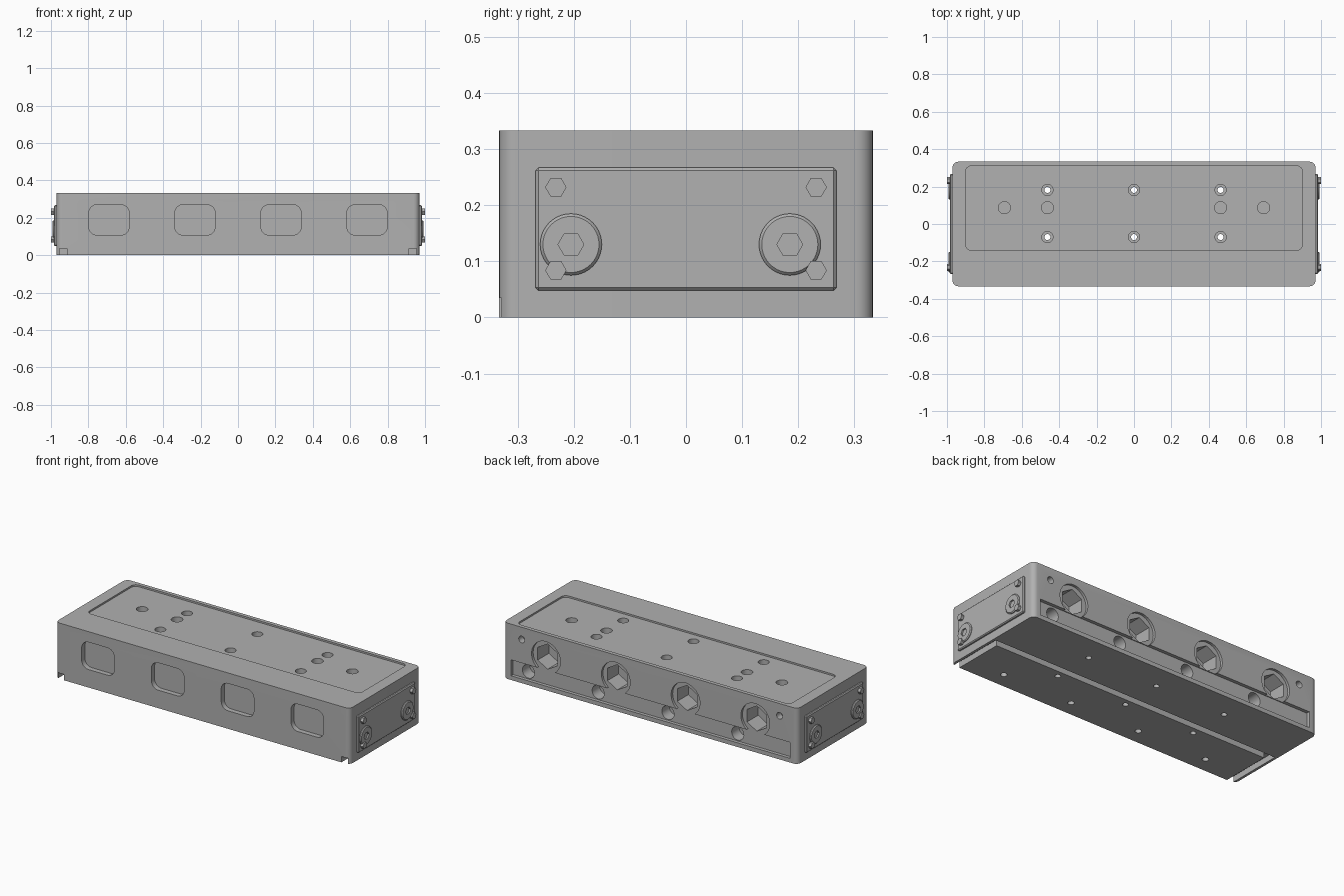
import bpy, bmesh, math

cube = bpy.data.objects.get("Cube")
if cube:
    bpy.data.objects.remove(cube, do_unlink=True)

steel = bpy.data.materials.new("grey steel")
steel.use_nodes = True
GREY = (0.44, 0.44, 0.44, 1)
steel.diffuse_color = GREY
steel.node_tree.nodes["Principled BSDF"].inputs["Base Color"].default_value = GREY

AXES = {"x": lambda a, b, c: (c, a, b),
        "y": lambda a, b, c: (a, c, b),
        "z": lambda a, b, c: (a, b, c)}


def ngon(a, b, r, n=32, turn=0.0):
    return [(a + r * math.cos(turn + math.tau * i / n),
             b + r * math.sin(turn + math.tau * i / n)) for i in range(n)]


def rounded(a0, a1, b0, b1, r, steps=6):
    pts = []
    corners = [(a1 - r, b1 - r), (a0 + r, b1 - r), (a0 + r, b0 + r), (a1 - r, b0 + r)]
    for k, (a, b) in enumerate(corners):
        for i in range(steps + 1):
            t = math.pi / 2 * (k + i / steps)
            pts.append((a + r * math.cos(t), b + r * math.sin(t)))
    return pts


def rect(a0, a1, b0, b1):
    return [(a0, b0), (a1, b0), (a1, b1), (a0, b1)]


def prism(name, outline, axis, lo, hi):
    """Extrude a 2D outline along an axis."""
    bm = bmesh.new()
    f = AXES[axis]
    base = bm.faces.new([bm.verts.new(f(a, b, lo)) for a, b in outline])
    top = bmesh.ops.extrude_face_region(bm, geom=[base])["geom"]
    moved = [v for v in top if isinstance(v, bmesh.types.BMVert)]
    bmesh.ops.translate(bm, vec=f(0, 0, hi - lo), verts=moved)
    bmesh.ops.recalc_face_normals(bm, faces=bm.faces[:])
    mesh = bpy.data.meshes.new(name)
    bm.to_mesh(mesh)
    bm.free()
    mesh.materials.append(steel)
    obj = bpy.data.objects.new(name, mesh)
    bpy.context.collection.objects.link(obj)
    return obj


def carve(target, cutters):
    """Subtract the cutters, bake the result and remove them."""
    for c in cutters:
        c.hide_render = True
        mod = target.modifiers.new("cut", "BOOLEAN")
        mod.operation, mod.solver, mod.object = "DIFFERENCE", "EXACT", c
    finish(target)
    for c in cutters:
        bpy.data.objects.remove(c, do_unlink=True)


def finish(obj):
    graph = bpy.context.evaluated_depsgraph_get()
    mesh = bpy.data.meshes.new_from_object(obj.evaluated_get(graph))
    obj.modifiers.clear()
    obj.data = mesh


def chamfer(obj, width):
    mod = obj.modifiers.new("chamfer", "BEVEL")
    mod.width, mod.segments = width, 1
    mod.limit_method, mod.angle_limit = "ANGLE", math.radians(40)
    finish(obj)


HX, HY, H = 0.97, 0.333, 0.333
STATIONS = (-0.69, -0.23, 0.23, 0.69)
body = prism("body", rounded(-HX, HX, -HY, HY, 0.03), "z", 0, H)
cuts = []


def cut(outline, axis, lo, hi):
    cuts.append(prism("cutter", outline, axis, lo, hi))


# top recess
FLOOR = H - 0.01
cut(rounded(-0.9, 0.9, -0.14, 0.31, 0.03), "z", FLOOR, 0.4)

# through holes with counterbores
for x in (-0.463, 0, 0.463):
    for y in (-0.07, 0.182):
        cut(ngon(x, y, 0.03), "z", FLOOR - 0.03, 0.38)
        cut(ngon(x, y, 0.016, 20), "z", -0.1, 0.36)

# blind holes in the top
for x in (-0.693, -0.463, 0.463, 0.693):
    cut(ngon(x, 0.087, 0.032), "z", FLOOR - 0.05, 0.38)

# channels under the body, open to the front
cut(rect(-0.955, 0.955, -0.03, 0.01), "z", -0.1, 0.035)
for s in (-1, 1):
    cut(rect(s * 0.935 - 0.02, s * 0.935 + 0.02, -0.5, 0), "z", -0.12, 0.035)

# shallow slot along the back
cut(rect(-0.92, 0.92, 0.025, 0.12), "y", HY - 0.02, 0.5)

for x in STATIONS:
    # front pocket
    cut(rounded(x - 0.108, x + 0.108, 0.107, 0.27, 0.045), "y", -0.5, -HY + 0.03)
    # blind hole underneath
    cut(ngon(x, -0.24, 0.018, 20), "z", -0.1, 0.03)
    # back bore with stepped rim and hexagonal seat
    cut(ngon(x, 0.195, 0.095, 40), "y", HY - 0.015, 0.48)
    cut(ngon(x, 0.195, 0.075, 6, math.pi / 6), "y", HY - 0.12, 0.46)
    # small side bore beside it
    cut(ngon(x + 0.13, 0.07, 0.04, 24), "y", HY - 0.09, 0.44)

# small holes in the upper corners of the back
for x in (-0.85, 0.85):
    cut(ngon(x, 0.26, 0.02, 20), "y", HY - 0.04, 0.5)

carve(body, cuts)
parts = [body]

# end covers with socket plugs and corner screws
for side, s in (("left", 1), ("right", -1)):
    plate = prism(side + "_end_plate", rect(-0.268, 0.268, 0.048, 0.267),
                  "x", s * 0.96, s * 0.983)
    chamfer(plate, 0.005)
    parts.append(plate)
    for end, y in (("front", -0.205), ("back", 0.185)):
        plug = prism(f"{side}_{end}_plug", ngon(y, 0.13, 0.055, 40),
                     "x", s * 0.975, s * 0.992)
        chamfer(plug, 0.005)
        carve(plug, [prism("cutter", ngon(y, 0.13, 0.023, 6), "x", s * 0.98, s * 1.1)])
        parts.append(plug)
        for level, z in (("upper", 0.232), ("lower", 0.084)):
            parts.append(prism(f"{side}_{end}_{level}_screw",
                               ngon(math.copysign(0.232, y), z, 0.019, 6),
                               "x", s * 0.975, s * 1.0))

# crisp edges, smooth rounds
for obj in parts:
    bpy.ops.object.select_all(action="DESELECT")
    obj.select_set(True)
    bpy.context.view_layer.objects.active = obj
    bpy.ops.object.shade_smooth_by_angle(angle=math.radians(30))
